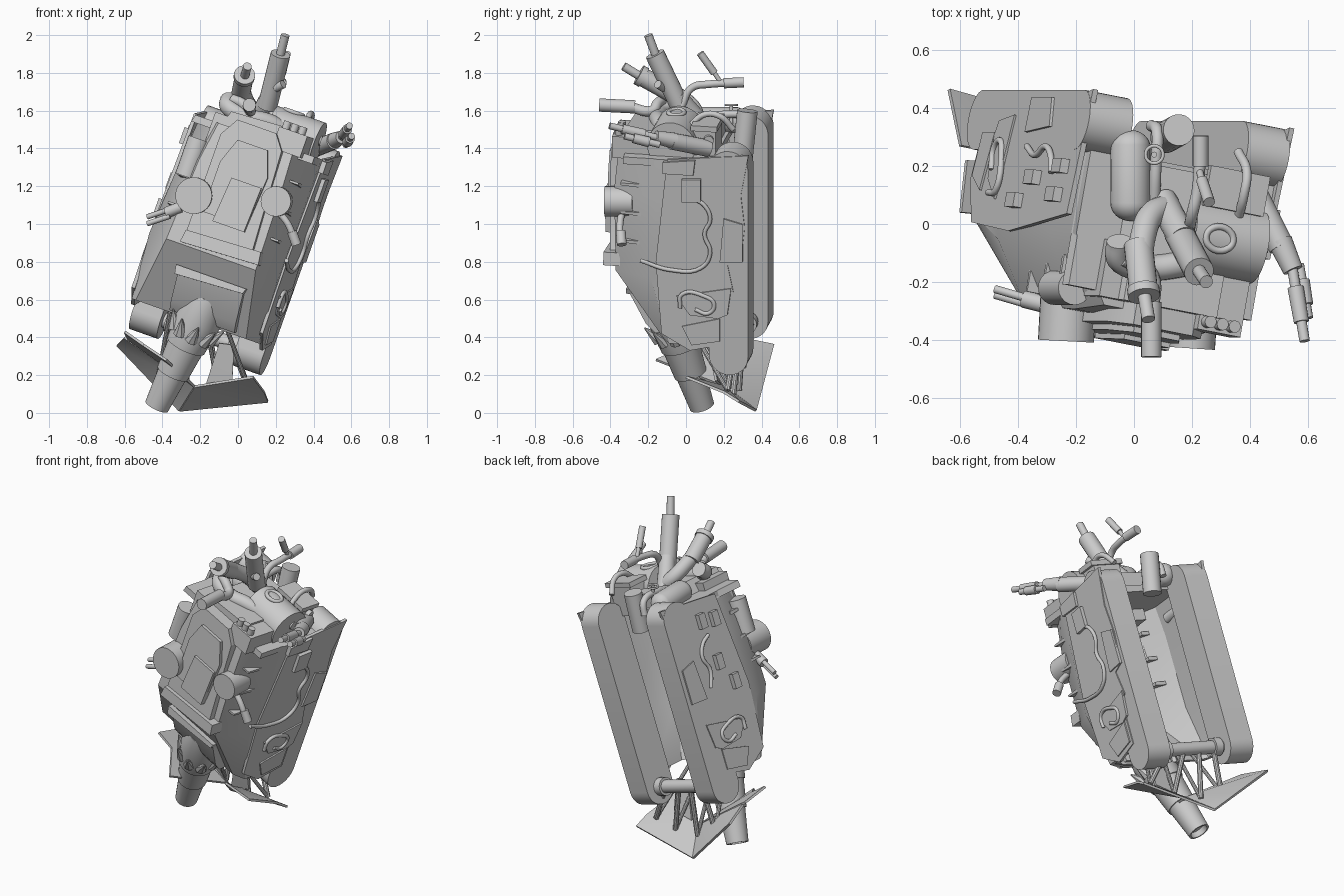
import bpy, bmesh, math
from mathutils import Matrix, Vector

if "Cube" in bpy.data.objects:
    bpy.data.objects.remove(bpy.data.objects["Cube"])

# Vehicle frame: columns are width, depth (towards the tracks) and length axes
W = Vector((.927, -.182, -.327)); L = Vector((.333, 0, .943))
W = (W - L * W.dot(L) / L.dot(L)).normalized(); L.normalize()
D = L.cross(W)
M = Matrix((W, D, L)).transposed()
O = Vector((0, 0, 1))
def loc(w, d, l): return O + M @ Vector((w, d, l))

def obj(name, bm):
    bmesh.ops.recalc_face_normals(bm, faces=bm.faces)
    me = bpy.data.meshes.new(name); bm.to_mesh(me); bm.free()
    ob = bpy.data.objects.new(name, me); bpy.context.collection.objects.link(ob)
    return ob

def loft(name, rings):
    """Closed skin through rings of world points."""
    bm = bmesh.new()
    vs = [[bm.verts.new(p) for p in r] for r in rings]
    n = len(vs[0])
    for a, b in zip(vs, vs[1:]):
        for i in range(n):
            bm.faces.new((a[i], a[(i+1) % n], b[(i+1) % n], b[i]))
    bm.faces.new(vs[0]); bm.faces.new(vs[-1][::-1])
    return obj(name, bm)

def slab(name, prof, w0, w1):
    """Depth/length profile extruded across the width."""
    return loft(name, [[loc(w, d, l) for d, l in prof] for w in (w0, w1)])

def plate(name, prof, d0, d1):
    """Width/length profile extruded in depth."""
    return loft(name, [[loc(w, d, l) for w, l in prof] for d in (d0, d1)])

def box(name, w0, w1, d0, d1, l0, l1):
    return slab(name, [(d0, l0), (d1, l0), (d1, l1), (d0, l1)], w0, w1)

def turned(name, a, b, prof, n=24):
    """Turned shape along a-b; prof is (fraction, radius)."""
    a, b = Vector(a), Vector(b)
    q = (b - a).to_track_quat('Z', 'Y')
    return loft(name, [[a.lerp(b, t) + q @ Vector((r*math.cos(2*math.pi*i/n), r*math.sin(2*math.pi*i/n), 0))
                        for i in range(n)] for t, r in prof])

def cyl(name, a, b, r, r2=None, n=20):
    return turned(name, a, b, [(0, r), (1, r if r2 is None else r2)], n)

def pipe(name, pts, r, cyclic=False):
    cu = bpy.data.curves.new(name, 'CURVE'); cu.dimensions = '3D'
    cu.bevel_depth = r; cu.bevel_resolution = 6; cu.resolution_u = 6; cu.use_fill_caps = True
    sp = cu.splines.new('BEZIER'); sp.bezier_points.add(len(pts) - 1); sp.use_cyclic_u = cyclic
    for bp, p in zip(sp.bezier_points, pts):
        bp.co = p; bp.handle_left_type = bp.handle_right_type = 'AUTO'
    ob = bpy.data.objects.new(name, cu); bpy.context.collection.objects.link(ob)
    return ob

def side(y, z, w=.335):
    """Right-view grid position to depth/length on the right flank."""
    d = (y + .061) / .983
    return d, (z - 1 + .11 + .061 * d) / .943

def flank(name, pts, t, both=True):
    p = [side(*q) for q in pts]
    slab("right_" + name, p, .318, .332 + t)
    if both: slab("left_" + name, p, -.395, -.41 - t)

# Tracks with rounded ends
r = .105
track = [(.29 - r*math.cos(a), .435 + r*math.sin(a)) for a in [math.pi*i/14 for i in range(15)]] + \
        [(.29 + r*math.cos(a), -.61 - r*math.sin(a)) for a in [math.pi*i/14 for i in range(15)]]
slab("right_track", track, .175, .33)
slab("left_track", track, -.415, -.255)

# Hollow hull, open between the tracks:
# (length, front depth, front left, front right, depth of full width, full left)
rings = []
for l, df, a, b, dm, fl in [(-.56, -.07, -.37, .26, -.03, -.40), (-.2, -.335, -.275, .235, -.13, -.41),
                            (.25, -.345, -.25, .225, -.10, -.385), (.47, -.325, -.22, .21, -.10, -.365)]:
    t = .03
    rings.append([loc(*p, l) for p in [(a, df), (b, df), (.325, dm), (.325, .22), (.325 - t, .22), (.325 - t, dm + .01),
                                       (b - t, df + t), (a + t, df + t), (fl + t, dm + .01), (fl + t, .22), (fl, .22), (fl, dm)]])
loft("hull", rings)
plate("hull_top_cap", [(-.37, .43), (.32, .43), (.32, .47), (-.36, .47)], -.28, .2)

# Side skirts and stepped armour panels
flank("skirt", [(.33, 1.36), (.29, 1.15), (.31, .98), (.29, .8), (.22, .78), (.25, .64), (.2, .6), (.2, .36),
                (.02, .33), (-.13, .42), (-.16, .8), (-.1, 1.34)], .004)
flank("upper_panel", [(-.12, 1.33), (.05, 1.34), (.04, 1.26), (-.12, 1.27)], .02, False)
flank("locker", [(-.02, 1.24), (.08, 1.24), (.08, 1.12), (-.02, 1.12)], .025, False)
flank("rear_panel", [(.2, 1.03), (.3, 1.0), (.3, .8), (.18, .8)], .015)
flank("low_panel", [(-.05, .62), (.24, .66), (.22, .52), (.17, .5), (.02, .52)], .012)
flank("toe_panel", [(-.02, .46), (.18, .5), (.18, .38), (.03, .36)], .012)
for w, nm in ((.345, "right"), (-.425, "left")):
    for k, pts in enumerate([[(-.24, .81), (-.08, .76), (.08, .77), (.13, .85), (.1, .95), (.13, 1.03), (.1, 1.1), (.04, 1.14)],
                             [(-.03, .56), (-.02, .63), (.1, .62), (.15, .58), (.12, .53), (.05, .55)]]):
        if nm == "left" and k == 0: pts = pts[3:]
        pipe(f"{nm}_flank_hose_{k}", [loc(w, *side(*p)) for p in pts], .011)
# Left flank fittings
for k, (d, l) in enumerate([(.0, .3), (.06, .05), (-.02, -.1), (.1, .32)]):
    box(f"left_fitting_{k}", -.445, -.38, d, d + .05, l, l + .09)
for k, l in enumerate((-.02, .14, .3)):
    slab(f"right_rib_{k}", [(-.3, l), (-.17, l - .01), (-.17, l + .012), (-.3, l + .012)], .22, .29)
    slab(f"left_rib_{k}", [(-.3, l), (-.17, l - .01), (-.17, l + .012), (-.3, l + .012)], -.34, -.25)

# Front deck plates
plate("deck_block", [(-.18, -.16), (.23, -.16), (.19, -.1), (.16, .44), (.1, .52), (-.12, .52), (-.18, .42)], -.375, -.3)
plate("deck_lip", [(-.19, -.19), (.25, -.17), (.24, -.1), (-.18, -.12)], -.40, -.31)
plate("deck_hatch", [(-.13, .0), (.12, .0), (.14, .28), (.09, .42), (-.08, .42), (-.13, .28)], -.395, -.36)
plate("hatch_cover", [(-.06, -.03), (.12, -.03), (.13, .22), (-.04, .22)], -.412, -.38)
box("top_left_box", -.26, -.17, -.3, -.1, .36, .52)
box("grille_box", .10, .26, -.35, -.12, .44, .56)
for k in range(3):
    cyl(f"grille_tube_{k}", loc(.13 + .045*k, -.32, .5), loc(.13 + .045*k, -.32, .6), .021)
plate("upper_body", [(-.22, .43), (.2, .43), (.16, .57), (-.18, .55)], -.3, .18)

# Round drums on the deck, with small guns beside them
cyl("left_drum", (-.225, -.22, 1.15), (-.235, -.405, 1.15), .097, n=32)
cyl("right_drum", (.21, -.28, 1.12), (.2, -.43, 1.12), .08, n=32)
cyl("left_small_arm", (-.30, -.28, 1.09), (-.38, -.26, 1.06), .03)
for k in (-1, 1):
    cyl(f"left_small_barrel_{k}", (-.36, -.27 + .01*k, 1.06 + .018*k), (-.48, -.235 + .01*k, 1.02 + .018*k), .014)
pipe("right_small_arm", [(.22, -.34, 1.06), (.27, -.35, .99), (.3, -.345, .9)], .018)
cyl("right_small_barrel", (.285, -.345, .96), (.31, -.34, .89), .026)
cyl("left_canister", (-.275, -.22, 1.25), (-.205, -.22, 1.45), .06)
cyl("left_side_bottle", (-.225, .04, 1.43), (-.215, .22, 1.45), .032)

# Mantlet and main barrel with a ring of spikes
slab("mantlet", [(-.27, -.33), (-.12, -.30), (-.03, -.54), (-.13, -.55), (-.18, -.5)], -.17, .2)
plate("mantlet_hood", [(-.18, -.36), (.2, -.34), (.21, -.31), (-.19, -.31)], -.285, -.15)
a, b = Vector((-.15, -.12, .62)), Vector((-.43, .085, .035))
turned("main_barrel", a, b, [(0, .10), (.2, .125), (.45, .108), (.45, .1), (.7, .088), (.7, .08), (1, .066), (1, .055), (.95, .05)], 32)
q = (b - a).to_track_quat('Z', 'Y')
for i in range(9):
    o = q @ Vector((math.cos(i*math.tau/9), math.sin(i*math.tau/9), 0))
    c = a.lerp(b, .34) + o * .1
    cyl(f"barrel_spike_{i}", c, c + o*.05 - (b - a).normalized()*.09, .038, .004, 8)

# V-shaped blade and its struts
def sheet(name, pts):
    bm = bmesh.new(); vs = [bm.verts.new(p) for p in pts]
    for i in range(1, len(vs) - 1): bm.faces.new((vs[0], vs[i], vs[i+1]))
    ob = obj(name, bm); m = ob.modifiers.new("thick", 'SOLIDIFY'); m.thickness = .014; m.offset = 0
crease, inner = (-.31, .37, .012), (-.23, .2, .14)
sheet("blade_left", [inner, crease, (-.64, .465, .36), (-.60, .27, .40)])
sheet("blade_left_tip", [inner, (-.58, .22, .39), (-.6, .04, .43), (-.5, .03, .36), (-.38, -.16, .28)])
sheet("blade_right", [inner, crease, (.16, .28, .06), (.14, .2, .11), (.08, 0, .19)])
cyl("axle", loc(-.3, .29, -.61), loc(.2, .29, -.61), .04)
for w in (-.24, .12):
    cyl("axle_collar", loc(w, .29, -.61), loc(w + .05, .29, -.61), .055)
for k, (w, e) in enumerate([(-.2, (-.42, .3, .2)), (-.1, (-.28, .28, .12)), (.0, (-.1, .25, .1)), (.12, (.06, .22, .12))]):
    cyl(f"strut_{k}", loc(w, .29, -.6), e, .016, n=10)
    cyl(f"strut_brace_{k}", loc(w, .05, -.54), e, .012, n=10)
sheet("strut_gusset", [(-.1, .12, .37), (-.02, .12, .36), (-.03, .16, .17), (-.17, .18, .15)])

# Right arm with twin barrels
cyl("arm_upper", (.41, .12, 1.4), (.51, -.08, 1.44), .045)
cyl("arm_lower", (.505, -.06, 1.44), (.55, -.16, 1.46), .043, .035)
for k, (dx, dz, e) in enumerate([(0, 0, 1), (.025, -.035, .7)]):
    s, t = Vector((.545 + dx, -.14, 1.455 + dz)), Vector((.59 + dx, -.405, 1.52 + dz))
    turned(f"arm_barrel_{k}", s, s.lerp(t, e), [(0, .018), (.3, .018), (.3, .028), (.75, .026), (.75, .018), (1, .018)], 14)

# Exhaust stacks and pipes on top
pipe("stack_base", [(.1, .08, 1.53), (.13, .02, 1.6), (.17, -.05, 1.68)], .05)
cyl("stack_tall", (.155, -.03, 1.62), (.225, -.165, 1.9), .052)
cyl("stack_tall_tip", (.22, -.155, 1.88), (.25, -.2, 2.0), .023)
cyl("stack_clip", (.2, -.12, 1.72), (.24, -.15, 1.74), .022)
pipe("stack_short_base", [(.12, .06, 1.55), (.06, .03, 1.62), (.03, -.05, 1.68), (.02, -.14, 1.73)], .045)
turned("stack_short", (.015, -.07, 1.69), (.035, -.25, 1.79), [(0, .05), (.85, .05), (.85, .056), (1, .056)])
cyl("stack_short_tip", (.035, -.24, 1.78), (.05, -.33, 1.835), .023)
cyl("front_tube", (.06, -.27, 1.62), (.06, -.46, 1.63), .035)
pipe("front_tube_elbow", [(.06, -.3, 1.62), (.06, -.18, 1.6), (.02, -.15, 1.64), (-.03, -.12, 1.66)], .027)
pipe("loop_pipe", [(-.05, -.06, 1.66), (-.05, -.12, 1.62), (.04, -.15, 1.57), (.16, -.14, 1.54), (.24, -.12, 1.5)], .045)
pipe("top_pipe", [(.23, .29, 1.745), (.22, .12, 1.74), (.2, .03, 1.72), (.19, -.02, 1.63), (.18, -.05, 1.55)], .02)
cyl("top_pipe_cap", (.23, .2, 1.745), (.23, .305, 1.75), .027)
cyl("lever_stem", (.225, .19, 1.74), (.24, .13, 1.83), .012)
cyl("lever_grip", (.235, .15, 1.8), (.26, .075, 1.905), .02)
pipe("side_pipe", [(.07, .06, 1.55), (.075, .2, 1.58), (.08, .32, 1.56), (.06, .34, 1.48)], .02)

# Tanks, drum and equipment on the upper end
cap = [(math.pi*i/16) for i in range(17)]
turned("capsule_tank", (-.012, .01, 1.55), (-.012, .325, 1.55),
       [(.2*(1 - math.cos(v)) if v <= math.pi/2 else 1 - .2*(1 + math.cos(v)), max(.004, .07*math.sin(v))) for v in cap])
cyl("upright_cylinder", (.11, .3, 1.36), (.155, .325, 1.6), .055)
cyl("engine_drum", loc(.0, -.03, .53), loc(.27, -.03, .53), .13, n=32)
cyl("cross_tube", (.05, -.16, 1.53), (.32, -.2, 1.43), .045)
box("hatch_box", .04, .22, .08, .2, .47, .62)
box("hatch_lid", .02, .24, .07, .21, .61, .64)
pipe("hatch_ring", [loc(w, d, .655) for w, d in [(.05, -.06), (.13, -.06), (.13, -.01), (.05, -.01)]], .012, True)
pipe("hatch_hose", [(.36, .25, 1.5), (.39, .18, 1.57), (.38, .1, 1.58), (.36, .02, 1.52)], .016)
for k, y in enumerate((.12, .03, -.06)):
    cyl(f"port_{k}", (.35, y, 1.47), (.44, y, 1.44), .026)
c = Vector((.07, .24, 1.63))
pipe("valve_wheel", [c + Vector((.03*math.cos(i*math.pi/3), .03*math.sin(i*math.pi/3), 0)) for i in range(6)], .006, True)
cyl("valve_stem", c - Vector((0, 0, .1)), c, .01)

# Curves to meshes, then smooth the round parts while keeping hard edges
bpy.ops.object.select_all(action='SELECT')
bpy.context.view_layer.objects.active = bpy.context.scene.objects["hull"]
bpy.ops.object.convert(target='MESH')
bpy.ops.object.shade_smooth_by_angle(angle=math.radians(32))
